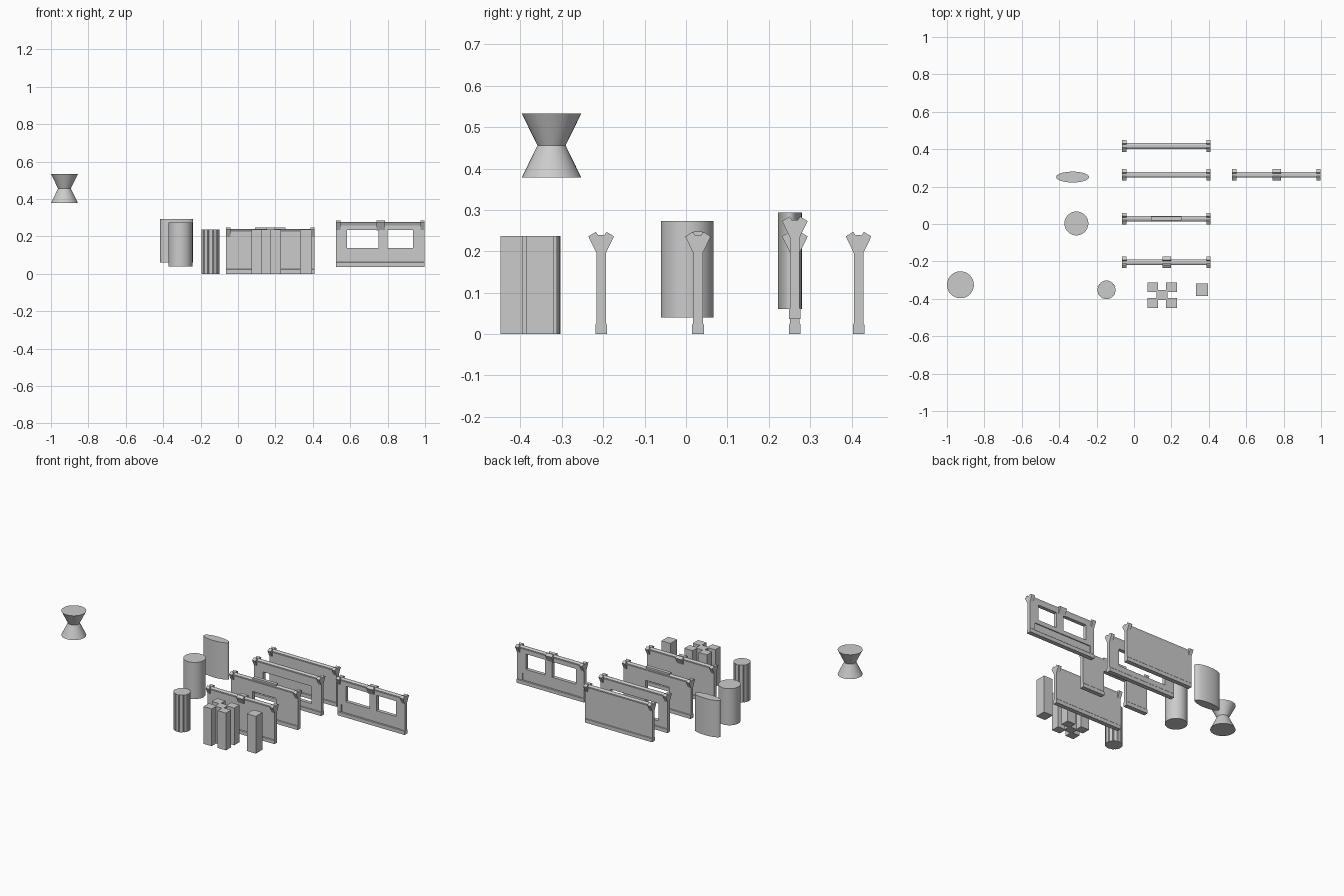
import bpy, bmesh
from math import cos, sin, pi

if "Cube" in bpy.data.objects:
    bpy.data.objects.remove(bpy.data.objects["Cube"])


def make(name, bm):
    bmesh.ops.recalc_face_normals(bm, faces=bm.faces)
    me = bpy.data.meshes.new(name)
    bm.to_mesh(me)
    bm.free()
    ob = bpy.data.objects.new(name, me)
    bpy.context.collection.objects.link(ob)
    return ob


def smooth(ob):
    bpy.ops.object.select_all(action='DESELECT')
    ob.select_set(True)
    bpy.context.view_layer.objects.active = ob
    bpy.ops.object.shade_smooth_by_angle(angle=0.6)


def prism(name, pts, axis, lo, hi):
    """Extrude a profile: (x, y) along z, or (y, z) along x."""
    bm = bmesh.new()
    place = (lambda a, b, t: (a, b, t)) if axis == 'Z' else (lambda a, b, t: (t, a, b))
    lower = [bm.verts.new(place(a, b, lo)) for a, b in pts]
    upper = [bm.verts.new(place(a, b, hi)) for a, b in pts]
    bm.faces.new(lower)
    bm.faces.new(upper)
    n = len(pts)
    for i in range(n):
        j = (i + 1) % n
        bm.faces.new((lower[i], lower[j], upper[j], upper[i]))
    return make(name, bm)


def box(name, x0, x1, y0, y1, z0, z1):
    return prism(name, [(x0, y0), (x1, y0), (x1, y1), (x0, y1)], 'Z', z0, z1)


def ellipse(cx, cy, rx, ry, n=48):
    return [(cx + rx * cos(2 * pi * i / n), cy + ry * sin(2 * pi * i / n)) for i in range(n)]


def cut(ob, x0, x1, y0, y1, z0, z1):
    cutter = box("cutter", x0, x1, y0, y1, z0, z1)
    cutter.hide_render = True
    mod = ob.modifiers.new("opening", 'BOOLEAN')
    mod.operation = 'DIFFERENCE'
    mod.solver = 'EXACT'
    mod.object = cutter
    bpy.context.view_layer.objects.active = ob
    bpy.ops.object.modifier_apply(modifier=mod.name)
    bpy.data.objects.remove(cutter)


# forked clip outline (half), mirrored across the wall centre
HALF_CLIP = [(0.011, 0.195), (0.031, 0.236), (0.013, 0.247), (0.006, 0.237)]
# wall cross-section (half): thicker foot, thin panel, capped rail
HALF_WALL = [(0.014, 0), (0.014, 0.023), (0.0115, 0.026), (0.0115, 0.222),
             (0.015, 0.230), (0.015, 0.234), (0.006, 0.239)]


def mirrored(half, y, z):
    return [(y + a, z + b) for a, b in half] + [(y - a, z + b) for a, b in reversed(half)]


def wall(name, x, y, z=0, openings=(), centre_clip=False):
    ob = prism(name, mirrored(HALF_WALL, y, z), 'X', x, x + 0.473)
    for x0, x1, z0, z1 in openings:
        cut(ob, x0, x1, y - 0.05, y + 0.05, z0, z1)
    spots = [x, x + 0.451] + ([x + 0.215] if centre_clip else [])
    for i, cx in enumerate(spots):
        w = 0.046 if i == 2 else 0.022
        prism(name + "_clip", mirrored(HALF_CLIP, y, z), 'X', cx, cx + w)
    return ob


# wall panels
wall("clip_wall", -0.063, -0.205, centre_clip=True)
wall("door_wall", -0.063, 0.029, openings=[(0.09, 0.255, -0.1, 0.16)])
box("door_lintel", 0.09, 0.255, 0.018, 0.04, 0.16, 0.248)
wall("window_wall", -0.063, 0.263, openings=[(0.0, 0.34, 0.06, 0.17)])
wall("plain_wall", -0.063, 0.417)

# raised double-window wall with a sunken strip on both faces
twin = wall("twin_window_wall", 0.525, 0.263, 0.037,
            [(0.583, 0.75, 0.137, 0.235), (0.80, 0.935, 0.137, 0.235)], True)
for y0, y1 in ((0.2, 0.2575), (0.2685, 0.32)):
    cut(twin, 0.55, 0.96, y0, y1, 0.062, 0.11)

# square column and five-part clustered column
box("square_column", 0.332, 0.396, -0.386, -0.319, 0, 0.237)
for cx, cy in ((0.1, -0.338), (0.2, -0.338), (0.1, -0.422), (0.2, -0.422), (0.15, -0.379)):
    box("cluster_column", cx - 0.029, cx + 0.029, cy - 0.0265, cy + 0.0265, 0, 0.237)

# fluted column: twelve ribs with shallow grooves
flutes = []
for i in range(12):
    for off, r in ((-0.36, 0.05), (0.36, 0.05), (0.5, 0.045)):
        a = 2 * pi * (i + off) / 12
        flutes.append((-0.147 + r * cos(a), -0.352 + r * sin(a)))
prism("fluted_column", flutes, 'Z', 0, 0.237)

# round and oval columns
smooth(prism("round_column", ellipse(-0.308, 0.003, 0.064, 0.064), 'Z', 0.04, 0.273))
smooth(prism("oval_column", ellipse(-0.328, 0.251, 0.088, 0.029), 'Z', 0.06, 0.294))

# hourglass column
bm = bmesh.new()
rings = [[bm.verts.new((x, y, z)) for x, y in ellipse(-0.928, -0.325, r, r, 32)]
         for r, z in ((0.072, 0.378), (0.034, 0.456), (0.072, 0.533))]
bm.faces.new(rings[0])
bm.faces.new(rings[2])
for lo, hi in zip(rings, rings[1:]):
    for i in range(32):
        j = (i + 1) % 32
        bm.faces.new((lo[i], lo[j], hi[j], hi[i]))
smooth(make("hourglass_column", bm))
